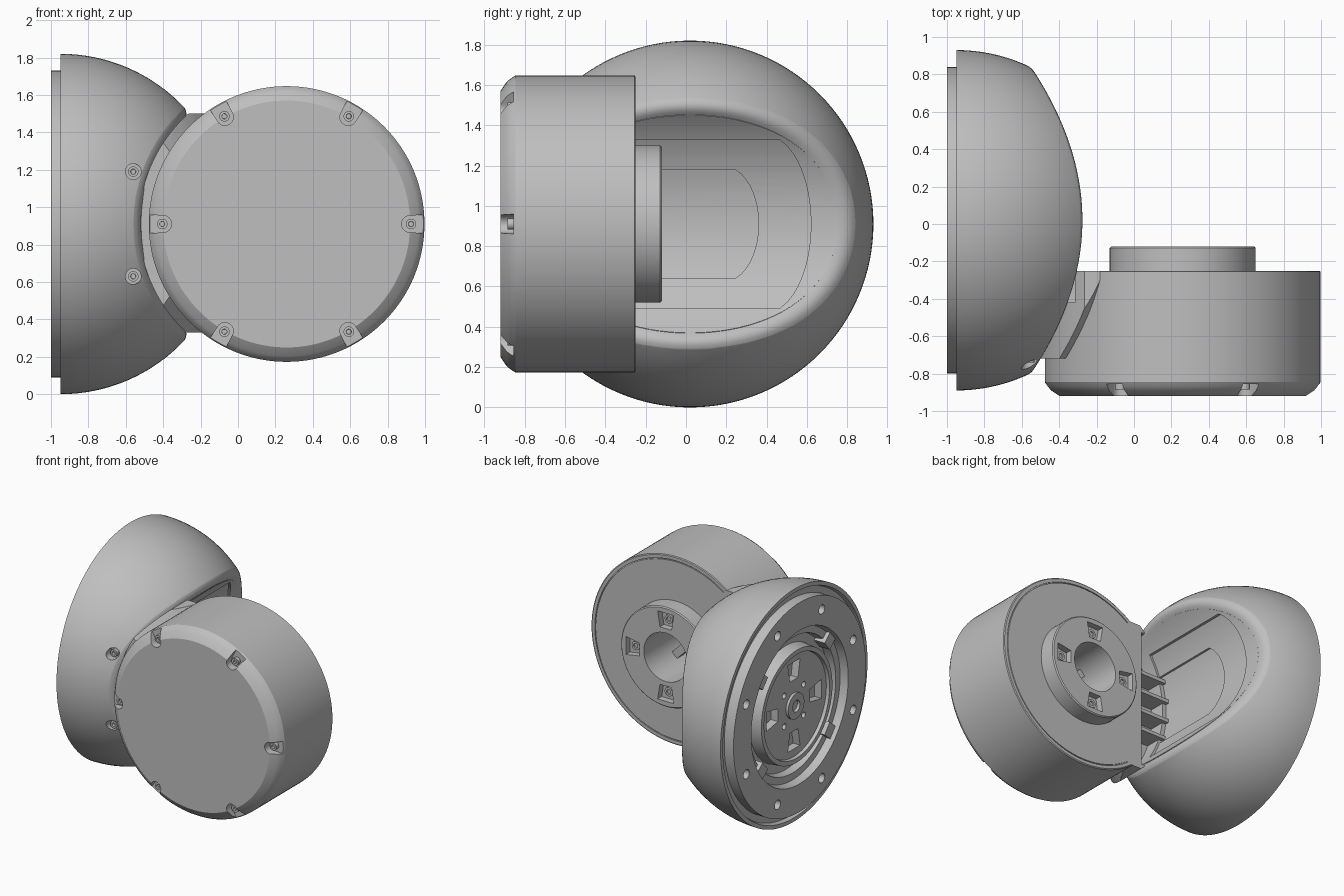
import bpy, bmesh, math
from mathutils import Matrix, Vector

cube = bpy.data.objects.get("Cube")
if cube:
    bpy.data.objects.remove(cube)

grey = bpy.data.materials.new("plain_grey")
grey.use_nodes = True
COLOR = (0.52, 0.52, 0.52, 1)
grey.diffuse_color = COLOR
grey.node_tree.nodes["Principled BSDF"].inputs["Base Color"].default_value = COLOR

MID = 0.91                                  # height of both main axes
DOME = Vector((0, 0.02, MID))               # dome axis runs along x
DRUM = Vector((0.26, 0, MID))               # drum axis runs along y
TURN = {"x": Matrix.Rotation(math.pi / 2, 4, "Y"),
        "y": Matrix.Rotation(-math.pi / 2, 4, "X")}
R = 0.91                                    # dome radius
SADDLE = 0.778                              # saddle radius
BALL = Vector((-0.95, 0.02, MID))           # centre of the dome's sphere


def finish(name, bm):
    bmesh.ops.recalc_face_normals(bm, faces=bm.faces)
    mesh = bpy.data.meshes.new(name)
    bm.to_mesh(mesh)
    bm.free()
    mesh.materials.append(grey)
    ob = bpy.data.objects.new(name, mesh)
    bpy.context.collection.objects.link(ob)
    return ob


def bridge(bm, lo, hi):
    n = len(lo)
    for i in range(n):
        j = (i + 1) % n
        bm.faces.new((lo[i], lo[j], hi[j], hi[i]))


def lathe(name, profile, origin, axis, segs=96):
    """Revolve (radius, position) points around an axis and cap the ends."""
    bm = bmesh.new()
    turns = [2 * math.pi * i / segs for i in range(segs)]
    rings = [[bm.verts.new((r * math.cos(t), r * math.sin(t), a)) for t in turns]
             for r, a in profile]
    for lo, hi in zip(rings, rings[1:]):
        bridge(bm, lo, hi)
    bm.faces.new(rings[0])
    bm.faces.new(rings[-1])
    bm.transform(Matrix.Translation(origin) @ TURN[axis])
    return finish(name, bm)


def rod(name, origin, axis, r, a, b, segs=24):
    return lathe(name, [(r, a), (r, b)], origin, axis, segs)


def prism(name, outline, axis, a, b, matrix=Matrix()):
    """Extrude a flat outline along x or y, from a to b."""
    bm = bmesh.new()
    ends = [[bm.verts.new((d, p, q) if axis == "x" else (p, d, q)) for p, q in outline]
            for d in (a, b)]
    bridge(bm, *ends)
    for end in ends:
        bm.faces.new(end)
    bm.transform(matrix)
    return finish(name, bm)


def box(name, x, y, z, matrix=Matrix()):
    outline = [(y[0], z[0]), (y[1], z[0]), (y[1], z[1]), (y[0], z[1])]
    return prism(name, outline, "x", x[0], x[1], matrix)


def activate(ob):
    bpy.ops.object.select_all(action="DESELECT")
    ob.select_set(True)
    bpy.context.view_layer.objects.active = ob


def combine(ob, tool, operation="DIFFERENCE"):
    mod = ob.modifiers.new("cut", "BOOLEAN")
    mod.operation, mod.solver, mod.object = operation, "EXACT", tool
    activate(ob)
    bpy.ops.object.modifier_apply(modifier=mod.name)
    bpy.data.objects.remove(tool)


def about(origin, axis, angle):
    """Local frame with its origin on an axis, rolled by an angle."""
    return Matrix.Translation(origin) @ Matrix.Rotation(angle, 4, axis)


# Dome: hemisphere with a stepped mounting flange on its flat side
arc = [(R * math.cos(t), R * math.sin(t) - 0.95)
       for t in (math.radians(i * 2.9) for i in range(31))]
flange = [(0.40, -0.95), (0.405, -0.975), (0.44, -0.975), (0.45, -0.88), (0.52, -0.88),
          (0.53, -0.94), (0.585, -0.94), (0.6, -1),
          (0.82, -1), (0.82, -0.92), (0.87, -0.92), (0.88, -0.95)]
dome = lathe("dome_housing", flange + arc, DOME, "x", 128)

# Cylindrical saddle in the dome, clearing the drum
combine(dome, rod("saddle", DRUM, "y", SADDLE, -1.3, 1.3, 128))


def rim_round(width, segs=96):
    """Closed tube that rounds off the edge where saddle and sphere meet."""
    gap = DRUM.x - BALL.x
    top = math.acos((gap ** 2 + SADDLE ** 2 - R ** 2) / (2 * gap * SADDLE))
    bm = bmesh.new()
    rings = []
    for i in range(segs):
        t = 2 * math.pi * (i + 0.5) / segs
        phi = top * math.sin(t)
        radial = Vector((-math.cos(phi), 0, math.sin(phi)))
        p = DRUM + radial * SADDLE
        flat = (p.x - BALL.x) ** 2 + (p.z - MID) ** 2
        p.y = BALL.y + math.copysign(math.sqrt(max(0, R * R - flat)), math.cos(t))
        out = (p - BALL).normalized()
        a = p - (out - radial * out.dot(radial)).normalized() * width
        b = p + (radial - out * out.dot(radial)).normalized() * width
        curve = [a * (1 - s) ** 2 + p * 2 * s * (1 - s) + b * s * s
                 for s in (k / 6 for k in range(7))]
        ring = [a - radial * 0.012] + curve + [b + out * 0.012, p + (out - radial) * 0.05]
        rings.append([bm.verts.new(v) for v in ring])
    for lo, hi in zip(rings, rings[1:] + rings[:1]):
        bridge(bm, lo, hi)
    return finish("rim_round", bm)


combine(dome, rim_round(0.065))


def saddle_pocket(radius, half, corner, tip):
    """Shallow step in the saddle, with an arched end."""
    outline = [(-0.3, -half)]
    for i in range(25):
        t = i / 12 - 1
        outline.append((corner + (tip - corner) * math.sqrt(1 - 0.9 * t * t), half * t))
    outline.append((-0.3, half))
    tool = prism("pocket", [(y, MID + z) for y, z in outline], "x", -0.8, 0.1)
    combine(tool, rod("pocket_round", DRUM, "y", radius, -1.1, 1.1, 128), "INTERSECT")
    combine(dome, tool)


saddle_pocket(0.795, 0.42, 0.39, 0.62)
saddle_pocket(0.81, 0.27, 0.19, 0.36)

# Flange bolt holes, output plate windows and centre boss
for i in range(8):
    t = math.radians(45 * i + 22.5)
    spot = DOME + Vector((0, math.cos(t), math.sin(t))) * 0.715
    combine(dome, rod("hole", spot, "x", 0.036, -1.1, -0.9))
WINDOW = [(-0.05, 0.2), (0.05, 0.2), (0.075, 0.34), (-0.075, 0.34)]
for i in range(4):
    frame = about(DOME, "X", i * math.pi / 2)
    combine(dome, prism("window", WINDOW, "x", -1.1, -0.89, frame))
    t = math.radians(90 * i + 45)
    spot = DOME + Vector((0, math.cos(t), math.sin(t))) * 0.17
    combine(dome, rod("hole", spot, "x", 0.022, -1.1, -0.92, 16))
lathe("output_boss", [(0.1, -0.88), (0.1, -0.97), (0.045, -0.97), (0.04, -0.94)],
      DOME, "x", 32)
for t in (50, 130, 230, 310):
    frame = about(DOME, "X", math.radians(t))
    box("flange_clip", (-0.97, -0.87), (-0.05, 0.05), (0.5, 0.59), frame)

# Two countersunk screws on the front of the dome
for side in (-1, 1):
    spot = Vector((-0.56, 0, MID + side * 0.28))
    combine(dome, rod("screw_hole", spot, "y", 0.042, -1.1, -0.71, 32))
    lathe("dome_screw", [(0.028, -0.65), (0.028, -0.74), (0.014, -0.74), (0.013, -0.72)],
          spot, "y", 20)

# Drum: chamfered front, flat back with a thin seam
drum = lathe("drum_housing", [(0.66, -0.92), (0.705, -0.89), (0.724, -0.867), (0.737, -0.845),
                              (0.737, -0.255), (0.73, -0.25), (0.705, -0.25), (0.705, -0.258),
                              (0.698, -0.258), (0.698, -0.25)], DRUM, "y", 128)

# Raised hub on the back of the drum
hub = lathe("drum_hub", [(0.39, -0.3), (0.39, -0.128), (0.382, -0.12)], DRUM, "y", 96)
SLOT = [(0.225, -0.05), (0.345, -0.07), (0.345, 0.07), (0.225, 0.05)]
for i in range(4):
    frame = about(DRUM, "Y", i * math.pi / 2)
    combine(hub, prism("window", SLOT, "y", -0.17, 0, frame))
    spot = frame @ Vector((0.285, 0, 0))
    lathe("hub_screw", [(0.034, -0.2), (0.034, -0.155), (0.018, -0.155), (0.017, -0.165)],
          spot, "y", 20)
for part in (drum, hub):
    combine(part, rod("bore", DRUM, "y", 0.19, -0.6, 0.1, 48))
box("bore_bar", (-0.19, 0.19), (-0.5, -0.42), (-0.03, 0.03), about(DRUM, "Y", math.pi / 4))

# Six round-ended screw notches around the front chamfer
notch = [(0.66 - 0.045 * math.cos(t), 0.045 * math.sin(t))
         for t in (math.pi * (k / 12 - 0.5) for k in range(13))]
notch += [(0.8, 0.053), (0.8, -0.053)]
for i in range(6):
    frame = about(DRUM, "Y", i * math.pi / 3)
    combine(drum, prism("notch", notch, "y", -1, -0.855, frame))
    spot = frame @ Vector((0.665, 0, 0))
    lathe("drum_screw", [(0.028, -0.84), (0.028, -0.885), (0.014, -0.885), (0.013, -0.87)],
          spot, "y", 20)

# Neck: fills the gap between the drum and the saddle
neck = box("neck", (-0.7, -0.15), (-0.72, -0.25), (0.33, 1.5))
combine(neck, rod("neck_round", DRUM, "y", 0.79, -1.1, 1.1, 128), "INTERSECT")
ball = [(1.02 * math.cos(t), 1.02 * math.sin(t) - 0.95)
        for t in (math.radians(i * 4) for i in range(-22, 23))]
combine(neck, lathe("neck_ball", ball, DOME, "x"), "INTERSECT")

# Open cable bay on the back, stiffened with fins
for part in (neck, drum):
    combine(part, box("bay", (-0.9, -0.28), (-0.42, -0.1), (0.37, 1.45)))
for z in (0.68, 0.83, 0.99, 1.14):
    box("bay_fin", (-0.56, -0.27), (-0.43, -0.27), (z - 0.014, z + 0.014))

# Smooth shading with crisp edges and level flats
for ob in list(bpy.context.scene.objects):
    if ob.type == "MESH":
        activate(ob)
        bpy.ops.object.shade_smooth_by_angle(angle=math.radians(28))
        ob.modifiers.new("level_flats", "WEIGHTED_NORMAL").keep_sharp = True
